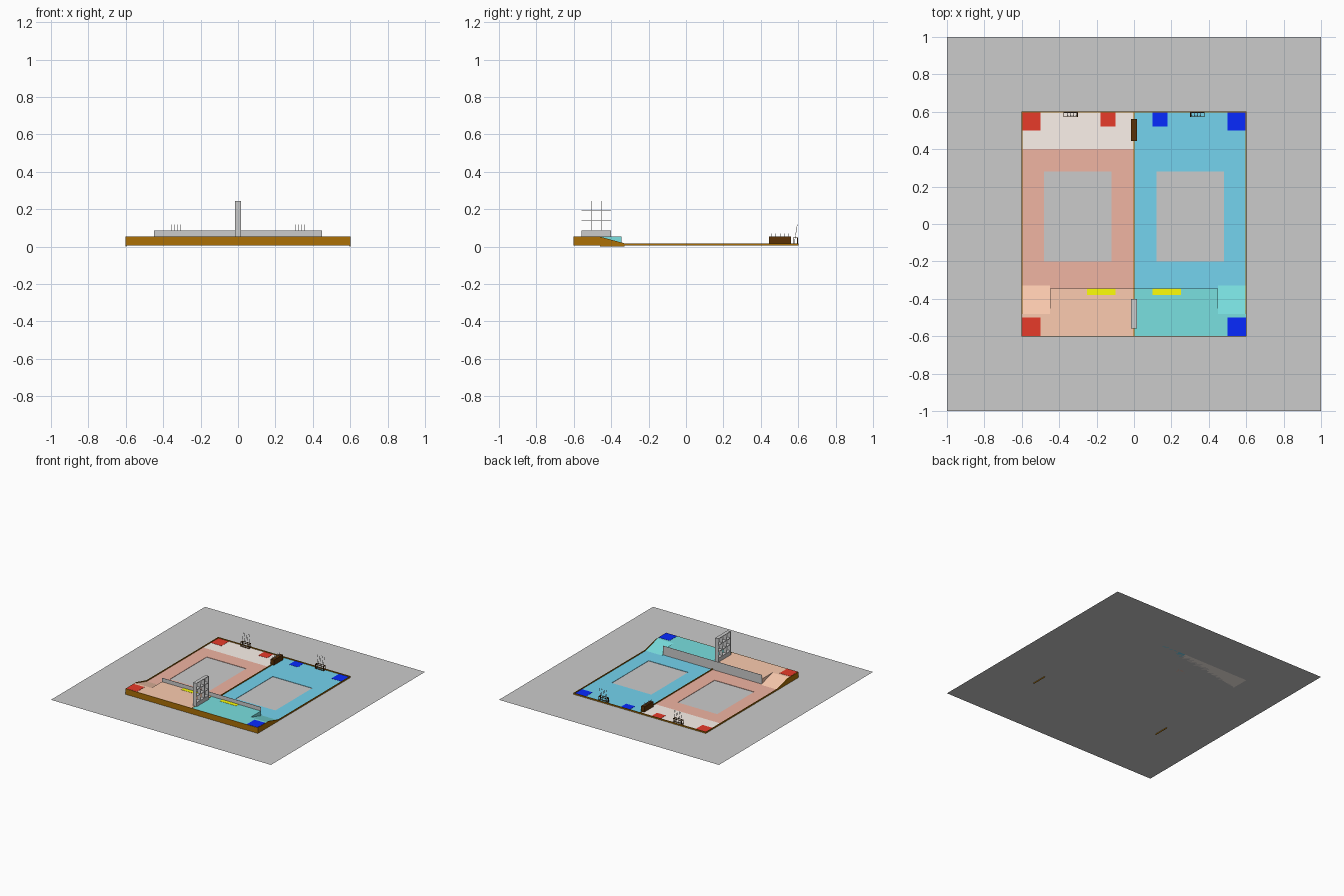
import bpy
from mathutils import Vector

if "Cube" in bpy.data.objects:
    bpy.data.objects.remove(bpy.data.objects["Cube"])

G = 0.007      # ground sheet height
F = 0.010      # coloured floor height
P = 0.053      # raised platform height


def mat(name, r, g, b):
    m = bpy.data.materials.new(name)
    lin = [min(1.0, (c / 255) ** 2.2 / 0.65) for c in (r, g, b)]
    m.diffuse_color = (*lin, 1)
    m.use_nodes = True
    m.node_tree.nodes["Principled BSDF"].inputs["Base Color"].default_value = m.diffuse_color
    return m


BROWN = mat("brown", 140, 92, 12)
DARK = mat("dark_brown", 75, 43, 10)
YELLOW = mat("yellow", 215, 215, 15)
# per side: floor, start strip, platform, corner marker
COLS = {
    -1: (mat("red_floor", 197, 147, 132), mat("pale", 207, 199, 193),
         mat("peach", 207, 166, 143), mat("red", 190, 50, 38)),
    1: (mat("blue_floor", 95, 173, 196), mat("blue_strip", 95, 173, 196),
        mat("teal", 99, 183, 183), mat("blue", 13, 38, 220)),
}


def mesh(name, verts, faces, m=None):
    me = bpy.data.meshes.new(name)
    me.from_pydata(verts, [], faces)
    ob = bpy.data.objects.new(name, me)
    bpy.context.collection.objects.link(ob)
    if m:
        me.materials.append(m)
    return ob


def prism(name, x0, x1, prof, m=None):
    """Extrude a (y, z) profile, listed anticlockwise, from x0 to x1."""
    x0, x1 = sorted((x0, x1))
    n = len(prof)
    verts = [(x, y, z) for x in (x0, x1) for y, z in prof]
    faces = [tuple(reversed(range(n))), tuple(range(n, 2 * n))]
    faces += [(i, (i + 1) % n, n + (i + 1) % n, n + i) for i in range(n)]
    return mesh(name, verts, faces, m)


def box(name, x0, x1, y0, y1, z0, z1, m=None):
    return prism(name, x0, x1, [(y0, z0), (y1, z0), (y1, z1), (y0, z1)], m)


def rod(name, a, b, r, m=None):
    a, b = Vector(a), Vector(b)
    bpy.ops.mesh.primitive_cylinder_add(vertices=8, radius=r, depth=(b - a).length,
                                        location=(a + b) / 2)
    ob = bpy.context.object
    ob.name = name
    ob.rotation_euler = (b - a).to_track_quat('Z', 'Y').to_euler()
    if m:
        ob.data.materials.append(m)


# Ground sheet
mesh("ground_sheet", [(-1, -1, G), (1, -1, G), (1, 1, G), (-1, 1, G)], [(0, 1, 2, 3)])

for s in (-1, 1):
    floor, strip, plat, mark = COLS[s]
    side = "left" if s < 0 else "right"

    # Floor ring around the open grey court, plus the start strip at the back
    for part, x0, x1, y0, y1, m in (
            ("outer", 0.48, 0.6, -0.33, 0.4, floor),
            ("inner", 0, 0.12, -0.345, 0.4, floor),
            ("back", 0.12, 0.48, 0.28, 0.4, floor),
            ("front", 0.12, 0.48, -0.345, -0.2, floor),
            ("start", 0, 0.6, 0.4, 0.6, strip)):
        box(f"{side}_floor_{part}", s * x0, s * x1, y0, y1, G, F, m)

    # Raised platform and its ramp
    box(f"{side}_platform", 0, s * 0.45, -0.599, -0.345, G, P, plat)
    box(f"{side}_platform_end", s * 0.45, s * 0.599, -0.599, -0.48, G, P, plat)
    prism(f"{side}_ramp", s * 0.45, s * 0.598, [(-0.48, G), (-0.33, G), (-0.33, F), (-0.48, P)], plat)

    # Side border board following the ramp
    prism(f"{side}_border", s * 0.597, s * 0.602,
          [(-0.602, G), (-0.46, G), (-0.46, 0), (-0.33, 0), (-0.33, G), (0.602, G),
           (0.602, 0.018), (-0.33, 0.018), (-0.46, P), (-0.602, P)], BROWN)

    # Corner markers and retry marker
    for part, x0, x1, y0, y1, z in (
            ("front_marker", 0.5, 0.598, -0.598, -0.5, P),
            ("back_marker", 0.5, 0.597, 0.5, 0.597, F),
            ("small_marker", 0.1, 0.18, 0.52, 0.597, F)):
        box(f"{side}_{part}", s * x0, s * x1, y0, y1, z - 0.001, z + 0.0015, mark)

    # Yellow pad behind the fence
    box(f"{side}_yellow_pad", s * 0.10, s * 0.25, -0.38, -0.346, P - 0.001, P + 0.0015, YELLOW)

    # Open rack with leaning rods
    xa, xb = s * 0.30, s * 0.378
    for y in (0.572, 0.594):
        for z in (0.012, 0.045):
            box(f"{side}_rack_rail", xa, xb, y, y + 0.004, z, z + 0.004, DARK)
        for x in (xa, xb - s * 0.004):
            box(f"{side}_rack_post", x, x + s * 0.004, y, y + 0.004, F, 0.049, DARK)
    for x in (xa, xb - s * 0.004):
        for z in (0.012, 0.045):
            box(f"{side}_rack_end", x, x + s * 0.004, 0.572, 0.598, z, z + 0.004, DARK)
    for i in range(5):
        x = s * (0.309 + i * 0.015)
        rod(f"{side}_rack_rod", (x, 0.578, 0.012), (x, 0.595, 0.118), 0.0012)

# Front and back border boards and centre divider
box("front_board", -0.602, 0.602, -0.602, -0.598, G, P, BROWN)
box("back_border", -0.602, 0.602, 0.597, 0.602, G, 0.018, BROWN)
box("centre_divider", -0.0025, 0.0025, -0.344, 0.597, G, 0.018, BROWN)
box("platform_divider", -0.0025, 0.0025, -0.598, -0.346, P - 0.001, P + 0.0015, BROWN)

# Grey fence along the platform edge
box("platform_fence", -0.45, 0.45, -0.346, -0.344, G, 0.085)

# Lattice tower: solid base with three by three open cells
box("tower_base", -0.015, 0.015, -0.56, -0.40, P, 0.085)
for i in range(4):
    z = 0.085 + i * 0.053
    y = -0.559 + i * 0.0527
    box("tower_shelf", -0.015, 0.015, -0.56, -0.40, z - 0.001, z + 0.001)
    box("tower_upright", -0.015, 0.015, y - 0.001, y + 0.001, 0.085, 0.245)

# Centre box holding short rods
box("rod_box", -0.015, 0.015, 0.445, 0.562, F, P, DARK)
for i in range(5):
    y = 0.458 + i * 0.0228
    for x in (-0.006, 0.006):
        rod("box_rod", (x, y, 0.04), (x, y, 0.07), 0.0012)
